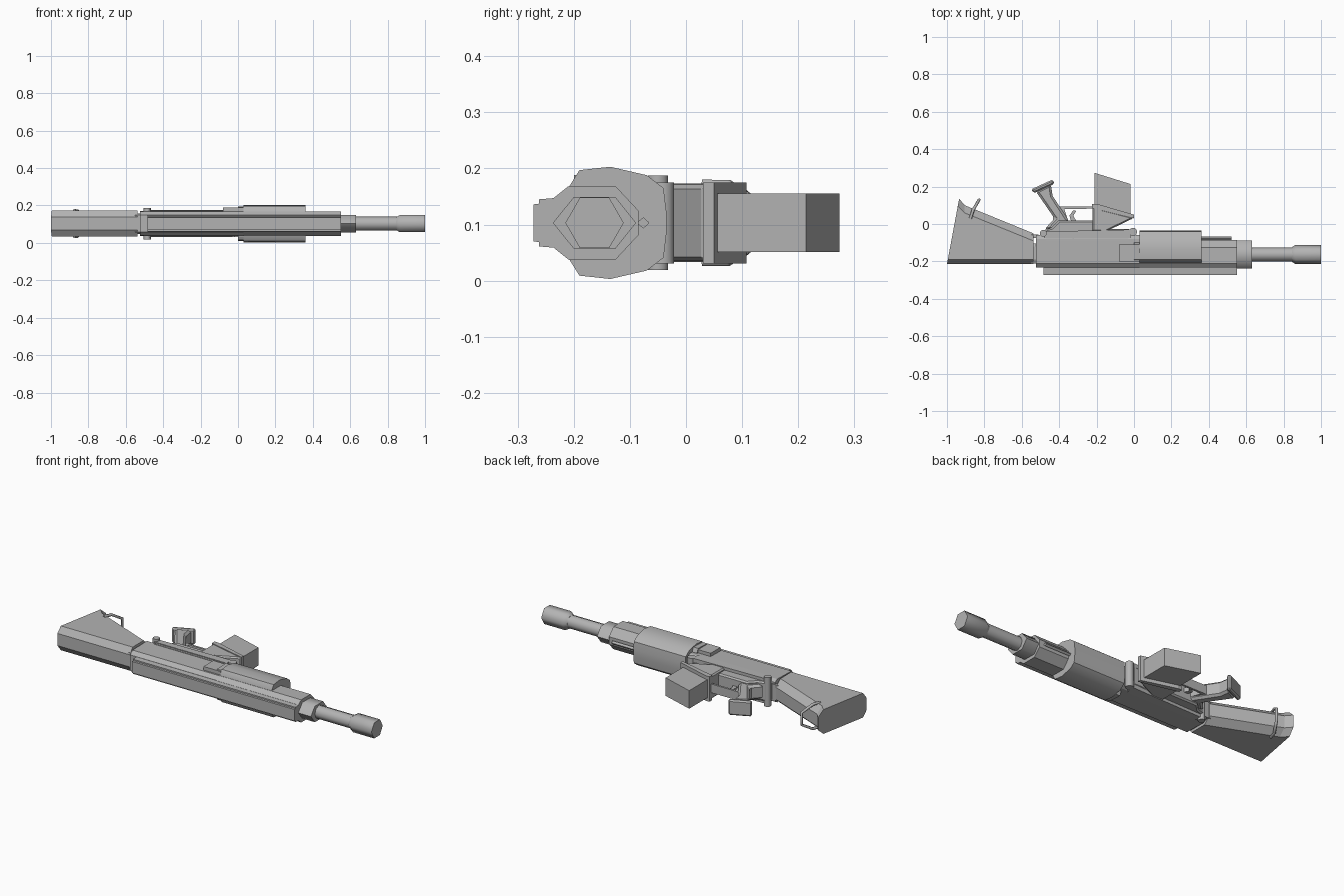
import bpy, bmesh, math
from mathutils import Vector

cube = bpy.data.objects.get("Cube")
if cube:
    bpy.data.objects.remove(cube, do_unlink=True)

C = 0.103      # height of the long axis above the ground
BORE = -0.163  # y of the barrel axis

grey = bpy.data.materials.new("plain grey")
grey.diffuse_color = (0.45, 0.45, 0.45, 1)
grey.use_nodes = True
grey.node_tree.nodes["Principled BSDF"].inputs["Base Color"].default_value = (0.45, 0.45, 0.45, 1)


def loft(name, sections, smooth=0):
    """Skin matching closed rings of points and cap both ends."""
    bm = bmesh.new()
    rings = [[bm.verts.new(p) for p in s] for s in sections]
    n = len(rings[0])
    for a, b in zip(rings, rings[1:]):
        for i in range(n):
            j = (i + 1) % n
            bm.faces.new((a[i], a[j], b[j], b[i]))
    bm.faces.new(rings[0])
    bm.faces.new(rings[-1])
    bmesh.ops.recalc_face_normals(bm, faces=bm.faces)
    me = bpy.data.meshes.new(name)
    bm.to_mesh(me)
    bm.free()
    ob = bpy.data.objects.new(name, me)
    bpy.context.collection.objects.link(ob)
    me.materials.append(grey)
    if smooth:
        bpy.ops.object.select_all(action='DESELECT')
        ob.select_set(True)
        bpy.context.view_layer.objects.active = ob
        bpy.ops.object.shade_smooth_by_angle(angle=math.radians(smooth))
    return ob


def ring(half):
    """Mirror a (y, half width) outline about the middle plane."""
    return [(y, C + w) for y, w in half] + [(y, C - w) for y, w in reversed(half)]


def along_x(name, half, x0, x1, smooth=0):
    return loft(name, [[(x, y, z) for y, z in ring(half)] for x in (x0, x1)], smooth)


def plate(name, outline, half, bevel=0.0):
    """Side outline in x, y with a thickness across the middle plane."""
    ob = loft(name, [[(x, y, z) for x, y in outline] for z in (C - half, C + half)])
    if bevel:
        mod = ob.modifiers.new("edge bevel", 'BEVEL')
        mod.width = bevel
        mod.segments = 1
        mod.limit_method = 'ANGLE'
        mod.angle_limit = math.radians(60)
    return ob


def tube(name, stations, sides=6, wide=1.0):
    """Faceted tube on the bore line from (x, radius) stations."""
    secs = []
    for x, r in stations:
        secs.append([(x, BORE + r * math.cos(2 * math.pi * i / sides),
                      C + r * wide * math.sin(2 * math.pi * i / sides)) for i in range(sides)])
    return loft(name, secs, 62)


def pin(name, x, y, r, z0, z1):
    pts = [(x + r * math.cos(i * math.pi / 5), y + r * math.sin(i * math.pi / 5)) for i in range(10)]
    return loft(name, [[(a, b, z) for a, b in pts] for z in (z0, z1)], 40)


# Stock: chamfered section growing toward the slanted butt
def stock_section(bottom, x_at):
    half = [(-0.215, .035), (-0.19, .07), (bottom - .04, .07), (bottom, .035)]
    return [(x_at(y), y, z) for y, z in ring(half)]

loft("stock", [stock_section(0.135, lambda y: -1 + (y + .215) * .186),
               stock_section(0.100, lambda y: -0.905 + (y - .1) * .05),
               stock_section(-0.05, lambda y: -0.538)])
along_x("stock_neck", [(-0.21, .045), (-0.19, .055), (-0.12, .055), (-0.105, .045)], -0.55, -0.515)
along_x("stock_neck_lower", [(-0.075, .045), (-0.055, .045)], -0.55, -0.51)

# Sling loop around the lower edge of the stock
cu = bpy.data.curves.new("sling_loop", 'CURVE')
cu.dimensions = '3D'
cu.bevel_depth = 0.008
cu.bevel_resolution = 1
cu.use_fill_caps = True
sp = cu.splines.new('POLY')
path = [(-.875, .03, .07), (-.86, .075, .07), (-.828, .13, .035)]
path = path + [(x, y, -z) for x, y, z in reversed(path)]
sp.points.add(len(path) - 1)
for p, (x, y, z) in zip(sp.points, path):
    p.co = (x, y, C + z, 1)
loop = bpy.data.objects.new("sling_loop", cu)
bpy.context.collection.objects.link(loop)
cu.materials.append(grey)

# Receiver, top cover and forend
along_x("receiver", [(-0.232, .045), (-0.21, .064), (-0.08, .067), (-0.06, .055)], -0.525, 0.04)
along_x("top_cover", [(-0.262, .042), (-0.225, .045)], -0.485, 0.55)
along_x("top_rail", [(-0.272, .033), (-0.255, .035)], -0.485, 0.55)
along_x("forend", [(-0.235, .045), (-0.21, .065), (-0.125, .065), (-0.085, .022)], 0.03, 0.55)

# Wide handguard
along_x("handguard", [(-0.21, .062), (-0.19, .094), (-0.135, .1), (-0.07, .085),
                      (-0.04, .062), (-0.035, .02)], 0.03, 0.36, 35)
along_x("handguard_collar", [(-0.2, .07), (-0.19, .088), (-0.11, .092), (-0.1, .07)], 0.0, 0.035)
loft("side_block", [[(x, y, z) for x, y in ((-.08, -.2), (.03, -.2), (.03, -.11), (-.08, -.11))]
                    for z in (C + .05, C + .085)])

# Thin rod under the forend
along_x("under_rod", [(-0.087, 0.001), (-0.076, .01), (-0.066, 0.001)], 0.35, 0.52)

# Barrel group
tube("barrel_block", [(0.545, .074), (0.63, .074)], 6, 0.72)
tube("barrel", [(0.62, .038), (0.87, .038)], 8)
tube("muzzle", [(0.845, .040), (0.865, .052), (1.0, .052)])

# Lower receiver with magazine well
plate("lower_receiver", [(-.51, -.07), (-.49, -.035), (-.44, -.02), (-.40, .02), (-.21, .02),
                         (-.21, -.028), (-.02, -.028), (-.02, -.07)], 0.055, 0.008)
plate("lower_ledge", [(-.48, -.075), (-.48, -.04), (-.02, -.03), (-.02, -.075)], 0.072)
plate("magazine_well", [(-.222, -.04), (-.222, .1), (-.195, .1), (-.195, .085), (-.02, .04),
                        (-.005, .045), (-.005, .03), (-.15, -.04)], 0.068, 0.01)
plate("magazine_lip", [(-.225, .085), (-.225, .108), (-.2, .108), (0, .05), (0, .03)], 0.072)
plate("magazine", [(-.212, .0), (-.212, .274), (-.02, .214), (-.02, .035), (-.12, -.01)], 0.052)

# Pistol grip with flared base
plate("grip", [(-.48, -.03), (-.425, .03), (-.525, .175), (-.445, .215), (-.435, .15), (-.35, .02),
               (-.38, -.03)], 0.042, 0.012)
plate("grip_base", [(-.55, .185), (-.535, .165), (-.425, .215), (-.435, .238)], 0.044, 0.008)

# Trigger and guard
plate("trigger_guard", [(-.4, .08), (-.4, .093), (-.21, .093), (-.21, .082)], 0.025)
plate("guard_web", [(-.40, .01), (-.41, .088), (-.375, .088), (-.35, .01)], 0.025)
plate("trigger", [(-.335, .01), (-.345, .045), (-.325, .073), (-.308, .07), (-.325, .045),
                  (-.305, .01)], 0.012)

# Cross pins and small controls
pin("rear_pin", -.485, -.05, .019, C - .084, C + .084)
pin("front_pin", -.005, -.042, .022, C - .072, C + .072)
pin("selector", -.325, -.068, .01, C - .07, C + .072)
plate("side_rib", [(-.47, -.09), (-.47, -.078), (-.03, -.078), (-.03, -.09)], 0.069)
